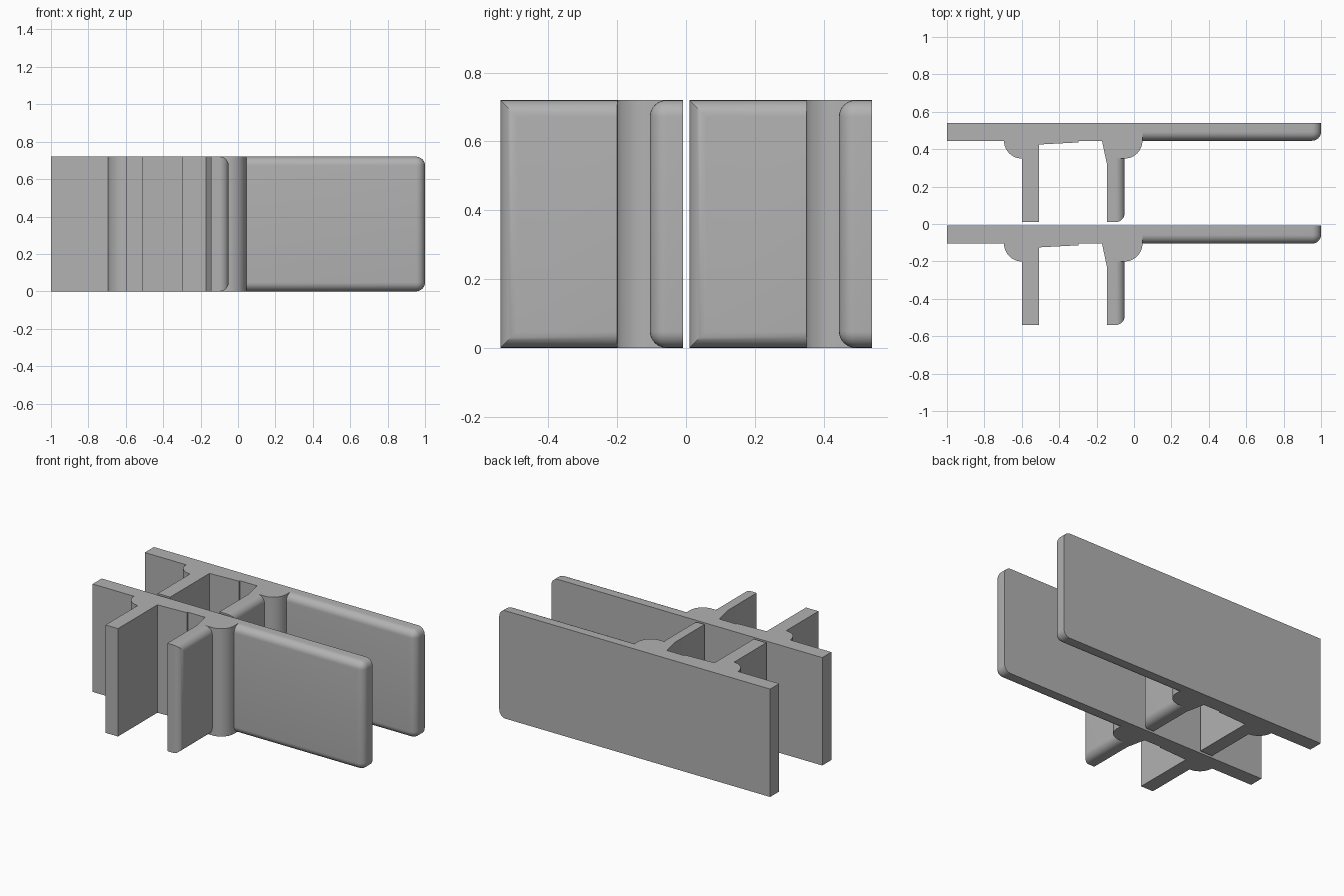
import bpy, bmesh, math
from mathutils import Vector

if "Cube" in bpy.data.objects:
    bpy.data.objects.remove(bpy.data.objects["Cube"])

H = 0.72       # extrusion height
T = 0.096      # plate thickness
BOSS = 0.191   # depth of the rounded bosses
D = 0.531      # depth of the legs
R = 0.048      # edge rounding
BACK = 0.541   # y of the rear clip's back face
STEP = 0.55    # spacing of the two clips

grey = bpy.data.materials.new("plain grey")
grey.diffuse_color = (0.445, 0.445, 0.445, 1)
grey.use_nodes = True
grey.node_tree.nodes["Principled BSDF"].inputs["Base Color"].default_value = grey.diffuse_color


def arc(cx, cy, r, a0, a1, n=12):
    return [(cx + r * math.cos(math.radians(a0 + (a1 - a0) * i / n)),
             cy + r * math.sin(math.radians(a0 + (a1 - a0) * i / n))) for i in range(n + 1)]


def extrude(name, outline, rounded=None):
    """Extrude a plan outline upward, rounding the edges picked by the rule."""
    bm = bmesh.new()
    base = bm.faces.new([bm.verts.new((x, y, 0)) for x, y in outline])
    top = bmesh.ops.extrude_face_region(bm, geom=[base])["geom"]
    bmesh.ops.translate(bm, vec=(0, 0, H), verts=[v for v in top if isinstance(v, bmesh.types.BMVert)])
    bmesh.ops.recalc_face_normals(bm, faces=bm.faces)
    if rounded:
        edges = [e for e in bm.edges if rounded(e.verts[0].co, e.verts[1].co)]
        bmesh.ops.bevel(bm, geom=edges, offset=R, segments=8, profile=0.5, affect='EDGES')
    mesh = bpy.data.meshes.new(name)
    bm.to_mesh(mesh)
    bm.free()
    mesh.materials.append(grey)
    obj = bpy.data.objects.new(name, mesh)
    bpy.context.collection.objects.link(obj)
    return obj


def near(a, b):
    return abs(a - b) < 1e-4


# Core: plain plate end, bosses, square leg and the stepped web
core = [(-1, 0), (-1, -T)]
core += arc(-0.6, -T, BOSS - T, 180, 270)
core += [(-0.6, -D), (-0.508, -D), (-0.508, -0.116), (-0.297, -0.105), (-0.297, -T),
         (-0.171, -T), (-0.151, -BOSS)]
core += arc(-0.05, -T, BOSS - T, 270, 360)
core += [(0.045, 0)]
clip = extrude("clip_body", core)


# Long plate with rounded front rim and rounded free corners
def plate_rule(a, b):
    rim = near(a.y, -T) and near(b.y, -T) and not (near(a.x, 0) and near(b.x, 0))
    corner = near(a.x, 1) and near(b.x, 1) and near(a.z, b.z)
    return rim or corner


plate = extrude("long_plate", [(0, 0), (0, -T), (1, -T), (1, 0)], plate_rule)


# Leg rounded along its outer face
def leg_rule(a, b):
    return near(a.x, -0.05) and near(b.x, -0.05) and not (near(a.y, -0.15) and near(b.y, -0.15))


leg = extrude("rounded_leg", [(-0.05, -0.15), (-0.12, -0.15), (-0.151, -BOSS), (-0.144, -0.223),
                              (-0.144, -D), (-0.05, -D)], leg_rule)

# Fuse the parts into one clip
for part in (plate, leg):
    mod = clip.modifiers.new("fuse", 'BOOLEAN')
    mod.operation = 'UNION'
    mod.solver = 'EXACT'
    mod.object = part
bpy.context.view_layer.update()
fused = bpy.data.meshes.new_from_object(clip.evaluated_get(bpy.context.evaluated_depsgraph_get()))
clip.modifiers.clear()
clip.data = fused
for part in (plate, leg):
    bpy.data.objects.remove(part)

bpy.context.view_layer.objects.active = clip
clip.select_set(True)
bpy.ops.object.shade_smooth_by_angle(angle=math.radians(30))

# Two identical clips, one behind the other
clip.name = "rear_clip"
clip.location = Vector((0, BACK, 0))
front = clip.copy()
front.name = "front_clip"
front.location.y = BACK - STEP
bpy.context.collection.objects.link(front)
